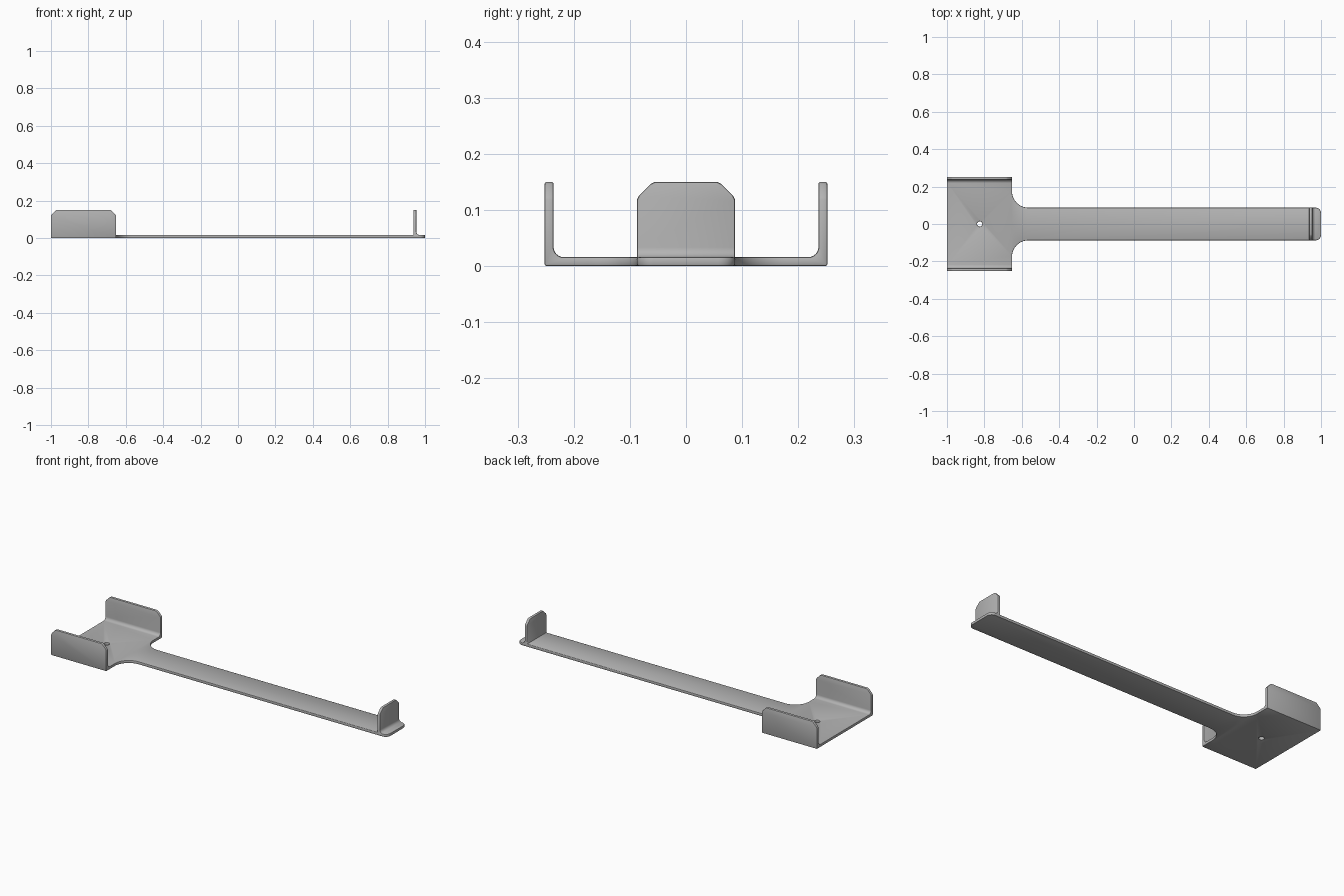
import bpy, bmesh, math

if "Cube" in bpy.data.objects:
    bpy.data.objects.remove(bpy.data.objects["Cube"])

T = 0.016            # sheet thickness
H = 0.15             # flange height
W = 0.0875           # half width of the long arm
XS = -0.652          # end of the wide section
# rounded 45 degree corner: (inset along top, drop from top), lower end runs past the edge
CORNER = [(-0.003, 0.04), (0.0, 0.032), (0.004, 0.024), (0.024, 0.004), (0.032, 0.0)]


def prism(name, pts, axis, a, b):
    """Extrude a closed 2D profile along an axis from a to b."""
    place = {'x': lambda p, h: (h, p[0], p[1]),
             'y': lambda p, h: (p[0], h, p[1]),
             'z': lambda p, h: (p[0], p[1], h)}[axis]
    bm = bmesh.new()
    lo = [bm.verts.new(place(p, a)) for p in pts]
    hi = [bm.verts.new(place(p, b)) for p in pts]
    n = len(pts)
    bm.faces.new(lo)
    bm.faces.new(hi)
    for i in range(n):
        j = (i + 1) % n
        bm.faces.new((lo[i], lo[j], hi[j], hi[i]))
    bmesh.ops.recalc_face_normals(bm, faces=bm.faces)
    me = bpy.data.meshes.new(name)
    bm.to_mesh(me)
    bm.free()
    ob = bpy.data.objects.new(name, me)
    bpy.context.collection.objects.link(ob)
    return ob


def apply(ob, mod):
    bpy.context.view_layer.objects.active = ob
    bpy.ops.object.modifier_apply(modifier=mod.name)


def combine(ob, other, op):
    mod = ob.modifiers.new(op, 'BOOLEAN')
    mod.operation, mod.solver, mod.object = op, 'EXACT', other
    apply(ob, mod)
    bpy.data.objects.remove(other)


def arc(cx, cy, r, a0, a1, n):
    return [(cx + r * math.cos(math.radians(a0 + (a1 - a0) * i / n)),
             cy + r * math.sin(math.radians(a0 + (a1 - a0) * i / n))) for i in range(n + 1)]


# U-shaped channel section with filleted inner bends
yo, yi, f = 0.252, 0.236, 0.018
half = [(yo, 0), (yo, H), (yi, H)] + arc(yi - f, T + f, f, 0, -90, 6)
bracket = prism("bracket", half + [(-y, z) for y, z in reversed(half)], 'x', -1.1, 1.1)

# clipped top corners of the side flanges
side = [(-1, -0.1), (-1, H - 0.032)] + [(-1 + i, H - d) for i, d in CORNER[2:]]
side += [(XS - i, H - d) for i, d in reversed(CORNER)] + [(-0.6, 0.1), (1.05, 0.1), (1.05, -0.1)]
combine(bracket, prism("side_cutter", side, 'y', -0.4, 0.4), 'INTERSECT')

# upright end tab with fillet on its outer side
x0, x1 = 0.938, 0.954
tab = prism("end_tab", [(x0, 0.008), (x0, H), (x1, H)]
            + arc(x1 + f, T + f - 0.0005, f, 180, 270, 6) + [(x1 + f, 0.008)], 'y', -0.2, 0.2)
top = [(0.2, 0.0), (0.2, 0.1), (W + 0.003, 0.1)] + [(W - i, H - d) for i, d in CORNER]
combine(tab, prism("tab_cutter", top + [(-y, z) for y, z in reversed(top)],
                   'x', 0.8, 1.1), 'INTERSECT')
combine(bracket, tab, 'UNION')

# plan outline: wide section, concave neck, arm with rounded tip
r = 0.087
plan = [(-1.05, 0.3), (XS, 0.3)] + arc(XS + r, W + r, r, 180, 270, 16) + arc(0.97, W - 0.03, 0.03, 90, 0, 8)
combine(bracket, prism("plan_cutter", plan + [(x, -y) for x, y in reversed(plan)],
                       'z', -0.1, 0.3), 'INTERSECT')

# screw hole
combine(bracket, prism("hole_cutter", arc(-0.825, 0, 0.014, 0, 345, 23), 'z', -0.1, 0.1), 'DIFFERENCE')

# softened edges
bev = bracket.modifiers.new("edge_round", 'BEVEL')
bev.width, bev.segments = 0.0035, 2
bev.limit_method, bev.angle_limit = 'ANGLE', math.radians(50)
bev.use_clamp_overlap = False
apply(bracket, bev)

grey = bpy.data.materials.new("metal_grey")
grey.diffuse_color = (0.45, 0.45, 0.45, 1)
grey.use_nodes = True
grey.node_tree.nodes["Principled BSDF"].inputs["Base Color"].default_value = grey.diffuse_color
bracket.data.materials.clear()
bracket.data.materials.append(grey)
for p in bracket.data.polygons:
    p.material_index = 0

bpy.ops.object.select_all(action='DESELECT')
bracket.select_set(True)
bpy.context.view_layer.objects.active = bracket
bpy.ops.object.shade_smooth_by_angle(angle=math.radians(35))
